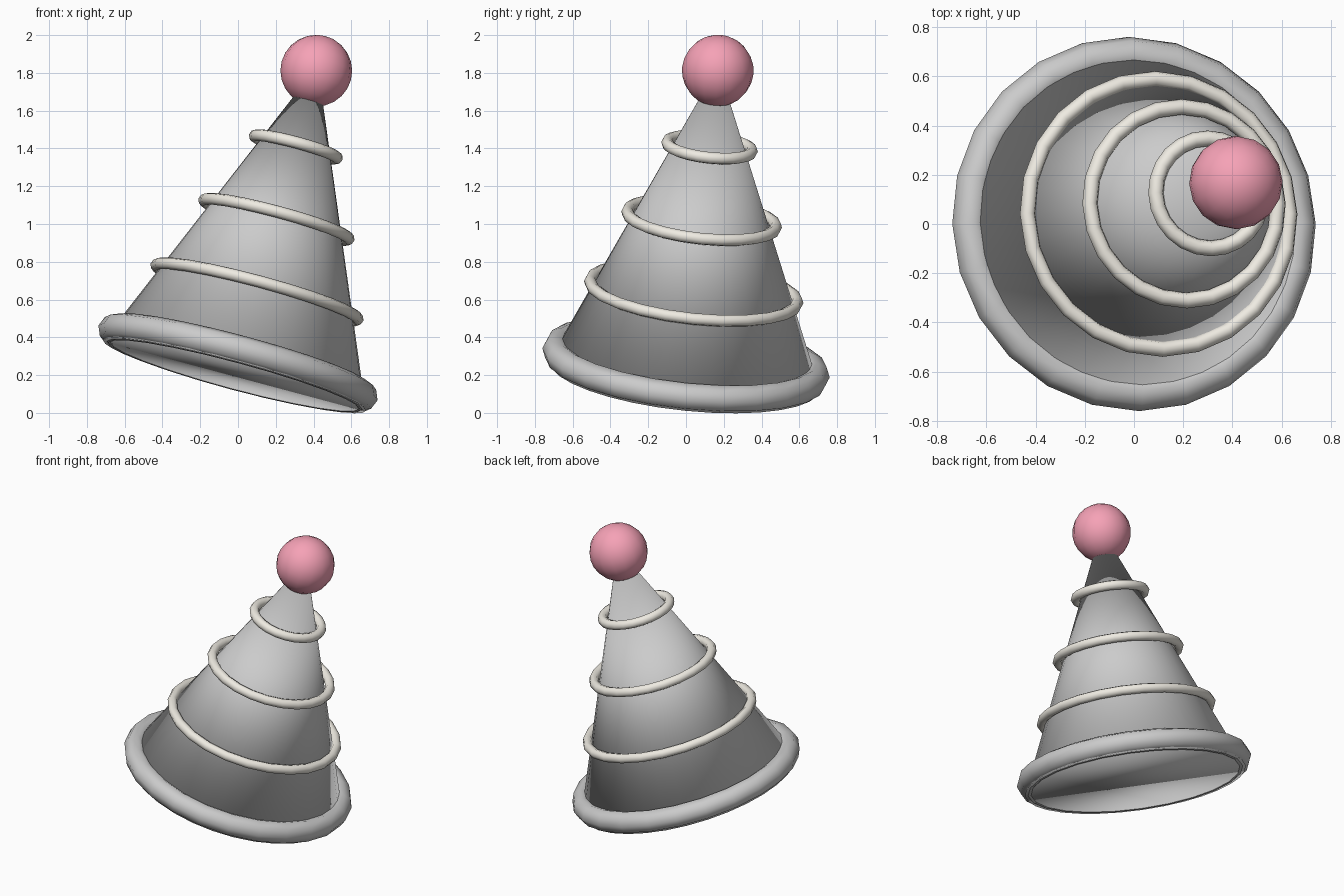
import bpy
from math import radians
from mathutils import Euler, Vector

if "Cube" in bpy.data.objects:
    bpy.data.objects.remove(bpy.data.objects["Cube"])

TILT = Euler((radians(-6), radians(15), 0))
BASE = Vector((0, 0, 0.265))      # centre of the brim


def on_axis(t):
    """World point at distance t along the leaning axis."""
    return BASE + TILT.to_matrix() @ Vector((0, 0, t))


def finish(name, color=None):
    ob = bpy.context.object
    ob.name = name
    bpy.ops.object.shade_smooth()
    if color:
        mat = bpy.data.materials.get(color[0]) or bpy.data.materials.new(color[0])
        mat.diffuse_color = color[1]
        mat.use_nodes = True
        mat.node_tree.nodes["Principled BSDF"].inputs["Base Color"].default_value = mat.diffuse_color
        ob.data.materials.append(mat)
    return ob


def ring(name, t, major, minor, color=None):
    bpy.ops.mesh.primitive_torus_add(
        major_radius=major, minor_radius=minor, major_segments=24,
        minor_segments=8, location=on_axis(t), rotation=TILT)
    return finish(name, color)


CREAM = ("cream", (0.86, 0.83, 0.76, 1))
PINK = ("pink", (0.92, 0.36, 0.47, 1))

# Closed hat cone, its tip hidden inside the ball
BOTTOM, TIP = -0.07, 1.638
bpy.ops.mesh.primitive_cone_add(
    vertices=32, radius1=0.72, radius2=0, depth=TIP - BOTTOM,
    location=on_axis((TIP + BOTTOM) / 2), rotation=TILT)
finish("hat_cone")

# Thick rolled brim
ring("brim", 0, 0.691, 0.074)

# Three cream bands resting on the cone
for i, (t, radius) in enumerate([(0.39, 0.552), (0.79, 0.396), (1.19, 0.225)]):
    ring(f"band_{i + 1}", t, radius, 0.032, CREAM)

# Ball on the tip
bpy.ops.mesh.primitive_uv_sphere_add(
    segments=16, ring_count=12, radius=0.19, location=on_axis(1.61), rotation=TILT)
finish("tip_ball", PINK)
